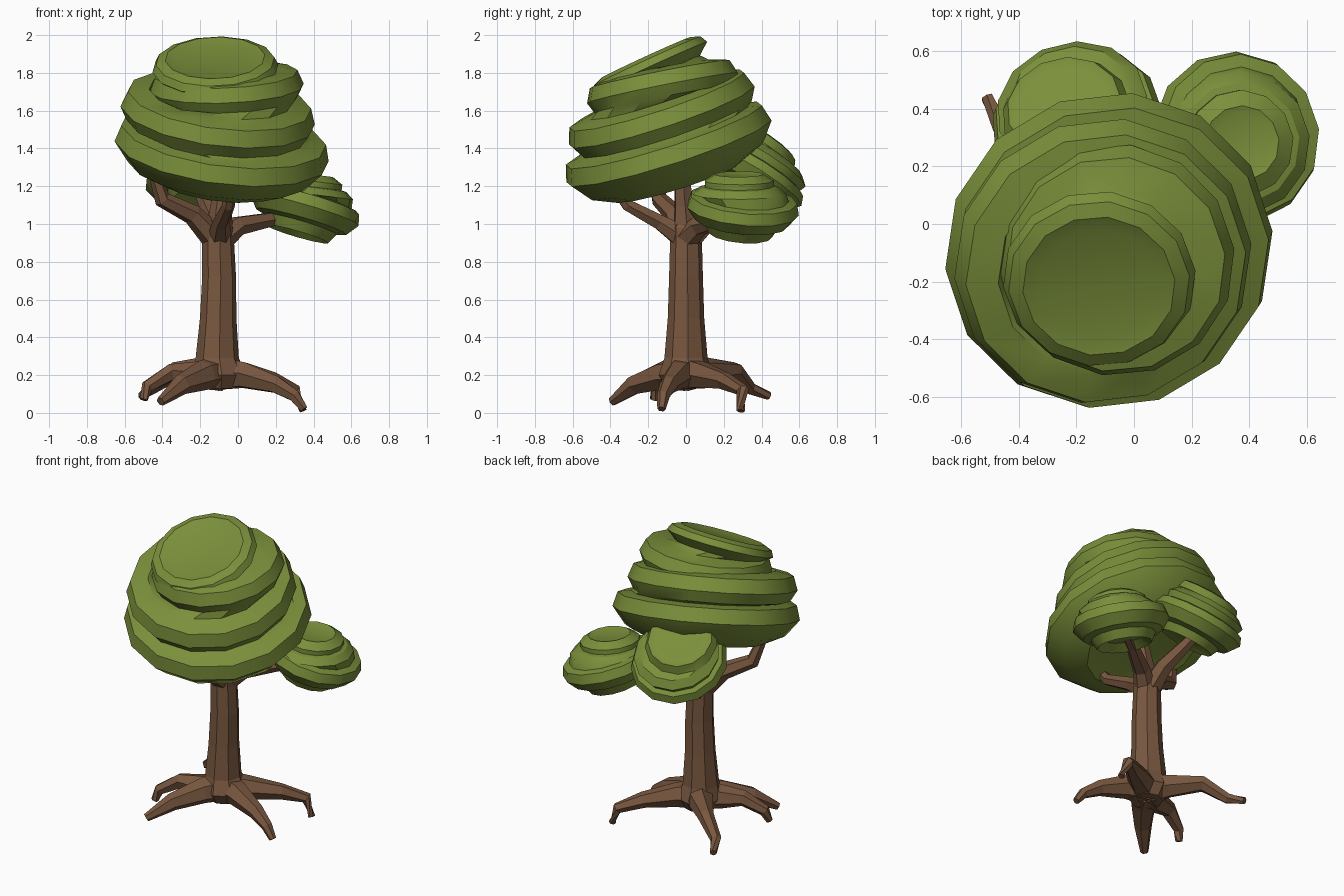
import bpy, math
from mathutils import Vector


def material(name, rgb):
    m = bpy.data.materials.new(name)
    m.diffuse_color = (*rgb, 1)
    return m


LEAF = material("leaf green", (0.195, 0.275, 0.043))
BARK = material("bark brown", (0.188, 0.095, 0.050))


def loft(name, rings, sides, mat, phase=0.1):
    """Closed skin through rings of (centre, normal, radius)."""
    verts, faces = [], []
    for c, n, r in rings:
        q = Vector((0, 0, 1)).rotation_difference(Vector(n).normalized())
        for i in range(sides):
            a = phase + math.tau * i / sides
            verts.append(Vector(c) + q @ Vector((r * math.cos(a), r * math.sin(a), 0)))
    for k in range(len(rings) - 1):
        for i in range(sides):
            j = (i + 1) % sides
            a, b = k * sides, (k + 1) * sides
            faces.append((a + i, a + j, b + j, b + i))
    faces.append(tuple(reversed(range(sides))))
    faces.append(tuple(range(len(verts) - sides, len(verts))))
    me = bpy.data.meshes.new(name)
    me.from_pydata(verts, [], faces)
    me.materials.append(mat)
    ob = bpy.data.objects.new(name, me)
    bpy.context.collection.objects.link(ob)
    return ob


def foliage(name, layers, sides):
    """One skin over tilted layers of (centre, slope, [(radius, height), ...])."""
    rings = []
    for centre, slope, profile in layers:
        n = Vector((-slope[0], -slope[1], 1)).normalized()
        rings += [(Vector(centre) + n * h, n, r) for r, h in profile]
    ob = loft(name, rings, sides, LEAF)
    # round bands with crisp ridges
    bpy.ops.object.select_all(action='DESELECT')
    ob.select_set(True)
    bpy.context.view_layer.objects.active = ob
    bpy.ops.object.shade_smooth_by_angle(angle=math.radians(30))


def limb(name, points, radii, sides=6):
    """Tapered tube along a path."""
    p = [Vector(v) for v in points]
    last = len(p) - 1
    rings = [(p[i], p[min(i + 1, last)] - p[max(i - 1, 0)], radii[i]) for i in range(last + 1)]
    loft(name, rings, sides, BARK)


# Main crown: four tilted layers
foliage("main_crown", [
    ((-0.087, -0.09, 1.385), (-0.13, 0.32),
     [(0.25, -0.13), (0.36, -0.165), (0.49, -0.105), (0.573, 0), (0.548, 0.09), (0.47, 0.105)]),
    ((-0.108, -0.128, 1.575), (-0.13, 0.33),
     [(0.48, -0.07), (0.52, 0), (0.49, 0.085), (0.38, 0.11)]),
    ((-0.06, -0.125, 1.72), (0.04, 0.20),
     [(0.38, -0.06), (0.41, 0), (0.38, 0.075), (0.27, 0.10)]),
    ((-0.12, -0.19, 1.825), (0.03, 0.46),
     [(0.27, -0.05), (0.335, 0), (0.315, 0.04), (0.265, 0.06), (0.21, 0.045)]),
], 14)

# Two small leaf clumps, each a ridged base with a smaller top
foliage("right_leaf_clump", [
    ((0.355, 0.30, 1.085), (-0.29, -0.10),
     [(0.11, -0.10), (0.17, -0.145), (0.20, -0.09), (0.25, -0.075), (0.30, -0.01),
      (0.285, 0.05), (0.24, 0.06)]),
    ((0.36, 0.28, 1.15), (-0.12, 0.0),
     [(0.25, 0.01), (0.21, 0.045), (0.185, 0.05), (0.185, 0.08), (0.13, 0.115), (0.10, 0.105)]),
], 13)
foliage("back_leaf_clump", [
    ((-0.20, 0.36, 1.26), (0.2, -0.62),
     [(0.11, -0.11), (0.17, -0.14), (0.195, -0.09), (0.25, -0.075), (0.30, -0.01),
      (0.28, 0.04), (0.25, 0.05), (0.265, 0.09), (0.22, 0.13)]),
    ((-0.24, 0.40, 1.43), (0.2, -0.66),
     [(0.225, -0.03), (0.20, 0.02), (0.17, 0.03), (0.14, 0.025)]),
], 13)

# Trunk, flared at the base
UP = (0, 0, 1)
trunk = [(0.13, 0.10, -0.10), (0.20, 0.145, -0.10), (0.29, 0.115, -0.11), (0.50, 0.097, -0.105),
         (0.72, 0.090, -0.10), (0.90, 0.085, -0.105), (0.98, 0.085, -0.105), (1.03, 0.05, -0.105)]
loft("trunk", [((x, 0, z), UP, r) for z, r, x in trunk], 8, BARK)

# Branches
limb("right_branch", [(-0.09, 0.0, 0.92), (0.0, 0.07, 0.99), (0.18, 0.2, 1.025), (0.34, 0.3, 1.05)],
     [0.07, 0.055, 0.04, 0.03])
limb("back_branch", [(-0.11, 0.0, 0.90), (-0.13, 0.13, 1.03), (-0.2, 0.34, 1.18)], [0.07, 0.055, 0.035])
limb("left_branch", [(-0.12, 0.0, 0.92), (-0.24, -0.06, 1.05), (-0.40, -0.14, 1.13), (-0.45, -0.18, 1.29)],
     [0.07, 0.055, 0.045, 0.03])
limb("front_branch", [(-0.10, 0.0, 0.92), (-0.09, -0.14, 1.01), (-0.05, -0.31, 1.10), (-0.04, -0.36, 1.17)],
     [0.07, 0.045, 0.035, 0.03])
limb("middle_branch", [(-0.10, 0.0, 0.95), (-0.09, -0.01, 1.10), (-0.07, -0.02, 1.24)], [0.075, 0.055, 0.045])

# Roots
START = (-0.10, 0.0, 0.21)
roots = {
    "front_left_root": [(-0.18, -0.12, 0.20), (-0.30, -0.27, 0.15), (-0.41, -0.39, 0.06)],
    "front_right_root": [(0.03, -0.04, 0.20), (0.20, -0.09, 0.15), (0.30, -0.12, 0.09), (0.35, -0.13, 0.02)],
    "back_right_root": [(0.02, 0.08, 0.20), (0.18, 0.20, 0.17), (0.30, 0.30, 0.12), (0.345, 0.29, 0.01)],
    "back_left_root": [(-0.19, 0.11, 0.22), (-0.33, 0.26, 0.22), (-0.46, 0.34, 0.13), (-0.51, 0.44, 0.09)],
    "left_root": [(-0.22, -0.06, 0.20), (-0.36, -0.10, 0.21), (-0.48, -0.15, 0.14), (-0.50, -0.17, 0.07)],
}
for name, path in roots.items():
    radii = [0.095, 0.075, 0.05, 0.035, 0.022] if len(path) == 4 else [0.095, 0.08, 0.055, 0.025]
    limb(name, [START] + path, radii)
